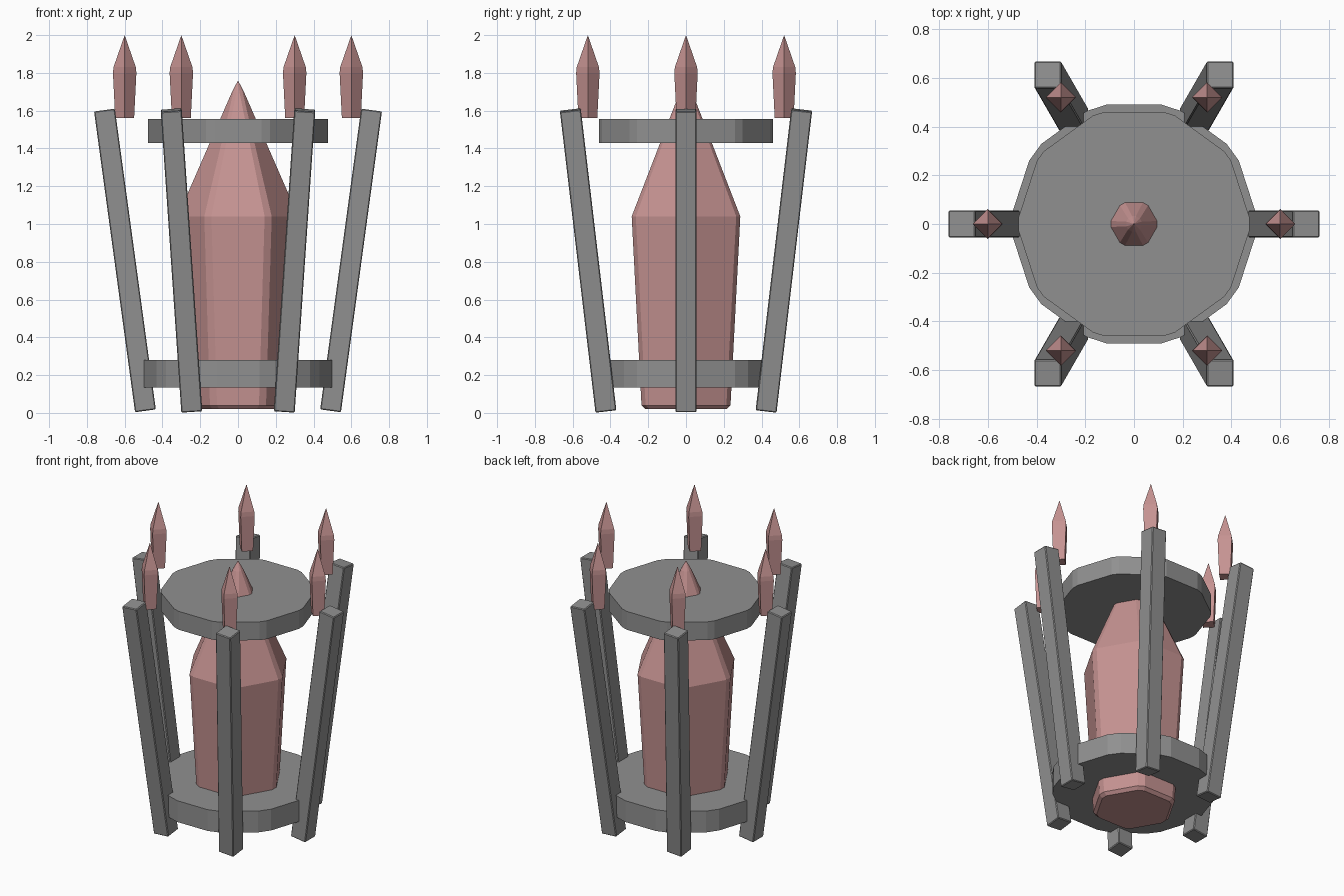
import bpy, bmesh, math
from mathutils import Vector

if "Cube" in bpy.data.objects:
    bpy.data.objects.remove(bpy.data.objects["Cube"])


def material(name, rgb):
    m = bpy.data.materials.new(name)
    m.diffuse_color = (*rgb, 1)
    m.use_nodes = True
    m.node_tree.nodes["Principled BSDF"].inputs["Base Color"].default_value = m.diffuse_color
    return m


GREY = material("stone_grey", (0.28, 0.28, 0.28))
PINK = material("crystal_pink", (0.56, 0.29, 0.285))


def finish(bm, name, mat):
    bmesh.ops.recalc_face_normals(bm, faces=bm.faces)
    me = bpy.data.meshes.new(name)
    bm.to_mesh(me)
    bm.free()
    me.materials.append(mat)
    ob = bpy.data.objects.new(name, me)
    bpy.context.collection.objects.link(ob)
    return ob


def section(sides, r, chamfer):
    """Regular polygon with a vertex on +x, corners optionally cut."""
    pts = [Vector((r * math.cos(2 * math.pi * i / sides),
                   r * math.sin(2 * math.pi * i / sides), 0)) for i in range(sides)]
    if not chamfer:
        return pts
    t = min(chamfer / (pts[1] - pts[0]).length, 0.3)
    out = []
    for i, p in enumerate(pts):
        out += [p.lerp(pts[i - 1], t), p.lerp(pts[(i + 1) % sides], t)]
    return out


def stack(name, mat, sides, profile, chamfer=0, centre=(0, 0)):
    """Solid from polygon rings (z, radius); radius 0 makes a point."""
    bm = bmesh.new()
    prev = None
    for z, r in profile:
        if r == 0:
            ring = [bm.verts.new((*centre, z))]
        else:
            ring = [bm.verts.new((p.x + centre[0], p.y + centre[1], z))
                    for p in section(sides, r, chamfer)]
        if prev is None:
            bm.faces.new(ring)
        else:
            n = len(prev)
            for i in range(n):
                j = (i + 1) % n
                if len(ring) == 1:
                    bm.faces.new((prev[i], prev[j], ring[0]))
                else:
                    bm.faces.new((prev[i], prev[j], ring[j], ring[i]))
        prev = ring
    if len(prev) > 1:
        bm.faces.new(prev)
    return finish(bm, name, mat)


def post(name, a, b, width):
    """Square bar between two points."""
    d = b - a
    bm = bmesh.new()
    bmesh.ops.create_cube(bm, size=1)
    bmesh.ops.scale(bm, vec=(width, width, d.length), verts=bm.verts)
    bmesh.ops.bevel(bm, geom=bm.edges[:], offset=0.005, segments=1, affect='EDGES')
    ob = finish(bm, name, GREY)
    ob.rotation_mode = 'QUATERNION'
    ob.rotation_quaternion = Vector((0, 0, 1)).rotation_difference(d)
    ob.location = (a + b) / 2


# Central crystal
stack("central_crystal", PINK, 6,
      [(0.02, 0.25), (0.04, 0.272), (1.04, 0.332), (1.70, 0.037), (1.76, 0)],
      chamfer=0.025)

# Ten-sided plates
stack("lower_plate", GREY, 10, [(0.135, 0.515), (0.28, 0.515)], chamfer=0.045)
stack("upper_plate", GREY, 10, [(1.43, 0.483), (1.555, 0.483)], chamfer=0.025)

# Six leaning posts, each with a floating spike
for k in range(6):
    c, s = math.cos(k * math.pi / 3), math.sin(k * math.pi / 3)
    post(f"post_{k + 1}", Vector((0.49 * c, 0.49 * s, 0.011)),
         Vector((0.707 * c, 0.707 * s, 1.603)), 0.111)
    stack(f"spike_{k + 1}", PINK, 4,
          [(1.56, 0.05), (1.80, 0.062), (1.83, 0.059), (2.0, 0)],
          centre=(0.6 * c, 0.6 * s))
